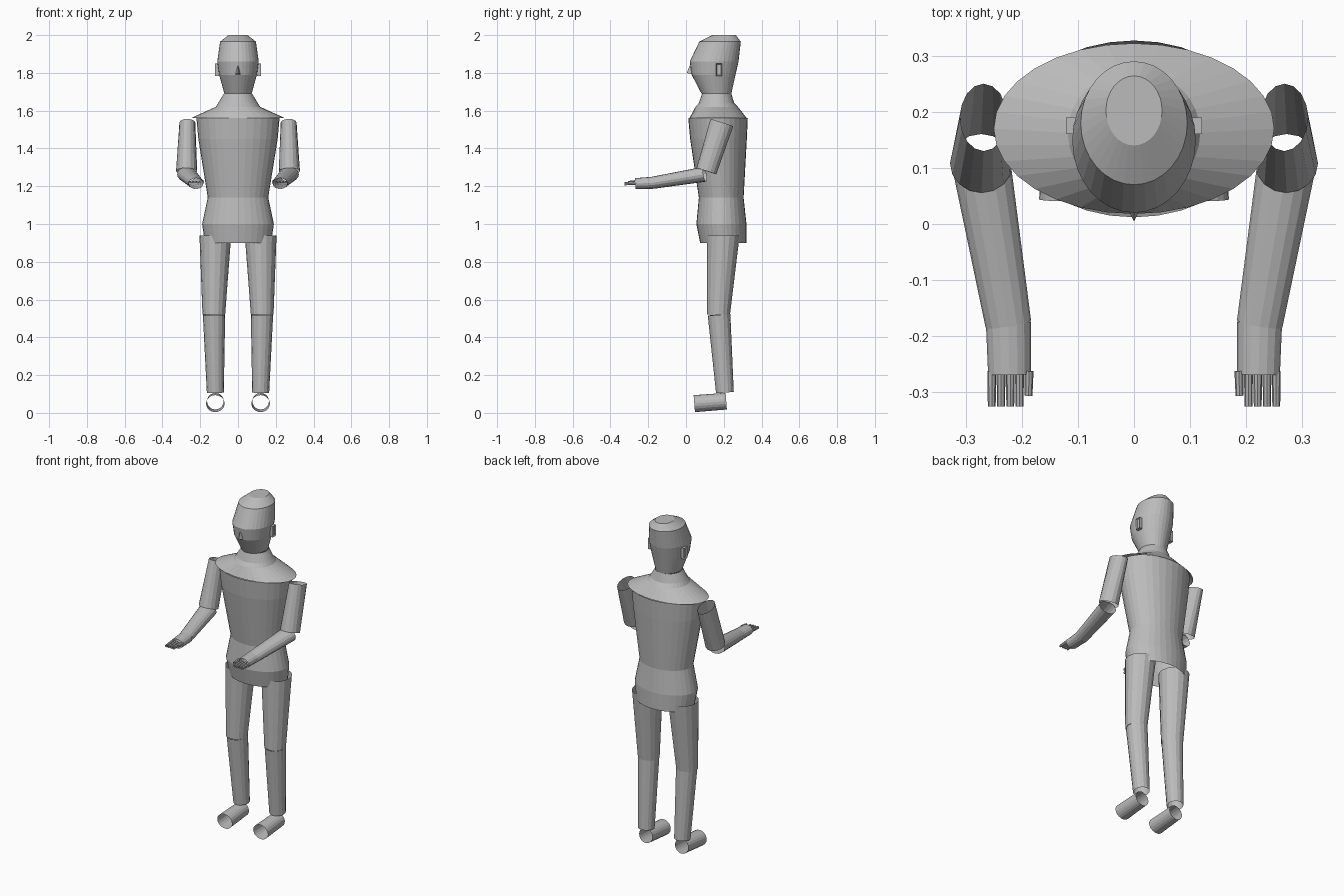
import bpy, bmesh, math
from mathutils import Vector

cube = bpy.data.objects.get("Cube")
if cube:
    bpy.data.objects.remove(cube)

grey = bpy.data.materials.new("mannequin_grey")
grey.use_nodes = True
COLOUR = (0.5, 0.5, 0.5, 1)
grey.diffuse_color = COLOUR
grey.node_tree.nodes["Principled BSDF"].inputs["Base Color"].default_value = COLOUR


def finish(name, bm):
    bmesh.ops.recalc_face_normals(bm, faces=bm.faces)
    mesh = bpy.data.meshes.new(name)
    bm.to_mesh(mesh)
    bm.free()
    mesh.materials.append(grey)
    obj = bpy.data.objects.new(name, mesh)
    bpy.context.collection.objects.link(obj)
    return obj


def loft(name, rings, axis, sides=16, cap=False):
    """Join elliptical rings (centre, radius across, radius deep) facing along axis."""
    bm = bmesh.new()
    axis = Vector(axis).normalized()
    across = (Vector((1, 0, 0)) - axis * axis.x).normalized()
    deep = axis.cross(across)
    loops = []
    for centre, ru, rv in rings:
        angles = [2 * math.pi * i / sides for i in range(sides)]
        loops.append([bm.verts.new(Vector(centre) + across * ru * math.cos(a)
                                   + deep * rv * math.sin(a)) for a in angles])
    for a, b in zip(loops, loops[1:]):
        for i in range(sides):
            j = (i + 1) % sides
            bm.faces.new((a[i], a[j], b[j], b[i]))
    if cap:
        bm.faces.new(loops[-1])
    return finish(name, bm)


def stack(name, sections, cap=False):
    """Upright loft from (height, half width, front y, back y)."""
    rings = [((0, (f + b) / 2, z), w, (b - f) / 2) for z, w, f, b in sections]
    return loft(name, rings, (0, 0, 1), 32, cap)


def tube(name, start, end, r0, r1, sides=16, axis=None):
    """Open tapered limb; radii are (across, deep) pairs."""
    direction = axis or Vector(end) - Vector(start)
    return loft(name, [(start, *r0), (end, *r1)], direction, sides)


def box(name, centre, size):
    bm = bmesh.new()
    bmesh.ops.create_cube(bm, size=1)
    for v in bm.verts:
        v.co = Vector(centre) + v.co * Vector(size)
    return finish(name, bm)


# Trunk, shoulders and head
stack("torso", [(0.90, 0.175, 0.075, 0.32), (1.0, 0.19, 0.055, 0.32),
                (1.14, 0.16, 0.068, 0.305), (1.45, 0.21, 0.022, 0.322),
                (1.56, 0.22, 0.012, 0.327)])
stack("shoulders_and_neck", [(1.56, 0.25, 0.018, 0.322), (1.62, 0.118, 0.05, 0.275),
                             (1.64, 0.105, 0.068, 0.255), (1.69, 0.075, 0.085, 0.24)])
stack("head", [(1.69, 0.072, 0.082, 0.24), (1.79, 0.1, 0.03, 0.262),
               (1.86, 0.11, 0.02, 0.278), (1.965, 0.095, 0.07, 0.29),
               (2.0, 0.05, 0.14, 0.264)], cap=True)

# Nose wedge
bm = bmesh.new()
pts = [bm.verts.new(p) for p in ((0, 0.02, 1.84), (-0.017, 0.04, 1.79),
                                 (0.017, 0.04, 1.79), (0, 0.004, 1.80))]
for a, b, c in ((0, 1, 3), (0, 3, 2), (1, 2, 3), (0, 2, 1)):
    bm.faces.new((pts[a], pts[b], pts[c]))
finish("nose", bm)

for side, s in (("left", 1), ("right", -1)):
    # Ear with recessed centre
    ear = box(side + "_ear", (s * 0.111, 0.175, 1.817), (0.02, 0.03, 0.066))
    bm = bmesh.new()
    bm.from_mesh(ear.data)
    outer = [f for f in bm.faces if f.normal.x * s > 0.9]
    bmesh.ops.inset_region(bm, faces=outer, thickness=0.007, depth=-0.006)
    bm.to_mesh(ear.data)
    bm.free()

    # Arm
    tube(side + "_upper_arm", (s * 0.268, 0.19, 1.537), (s * 0.272, 0.108, 1.28),
         (0.042, 0.063), (0.056, 0.055))
    tube(side + "_forearm", (s * 0.271, 0.10, 1.264), (s * 0.224, -0.178, 1.218),
         (0.052, 0.04), (0.041, 0.032))
    tube(side + "_hand", (s * 0.224, -0.175, 1.218), (s * 0.222, -0.268, 1.214),
         (0.04, 0.032), (0.038, 0.029))
    for i in range(4):
        x = s * (0.204 + 0.0165 * i)
        tube(f"{side}_finger_{i + 1}", (x, -0.262, 1.217), (x, -0.325, 1.213),
             (0.008, 0.011), (0.007, 0.008), 8)
    tube(side + "_thumb", (s * 0.187, -0.262, 1.222), (s * 0.188, -0.306, 1.22),
         (0.008, 0.011), (0.007, 0.008), 8)

    # Leg
    down = Vector((0, 0, -1))
    tube(side + "_thigh", (s * 0.12, 0.197, 0.94), (s * 0.128, 0.172, 0.52),
         (0.084, 0.087), (0.06, 0.061), axis=down)
    tube(side + "_shin", (s * 0.127, 0.175, 0.52), (s * 0.12, 0.206, 0.108),
         (0.059, 0.06), (0.045, 0.047))
    tube(side + "_foot", (s * 0.12, 0.213, 0.062), (s * 0.12, 0.044, 0.049),
         (0.044, 0.044), (0.049, 0.045), 20)
